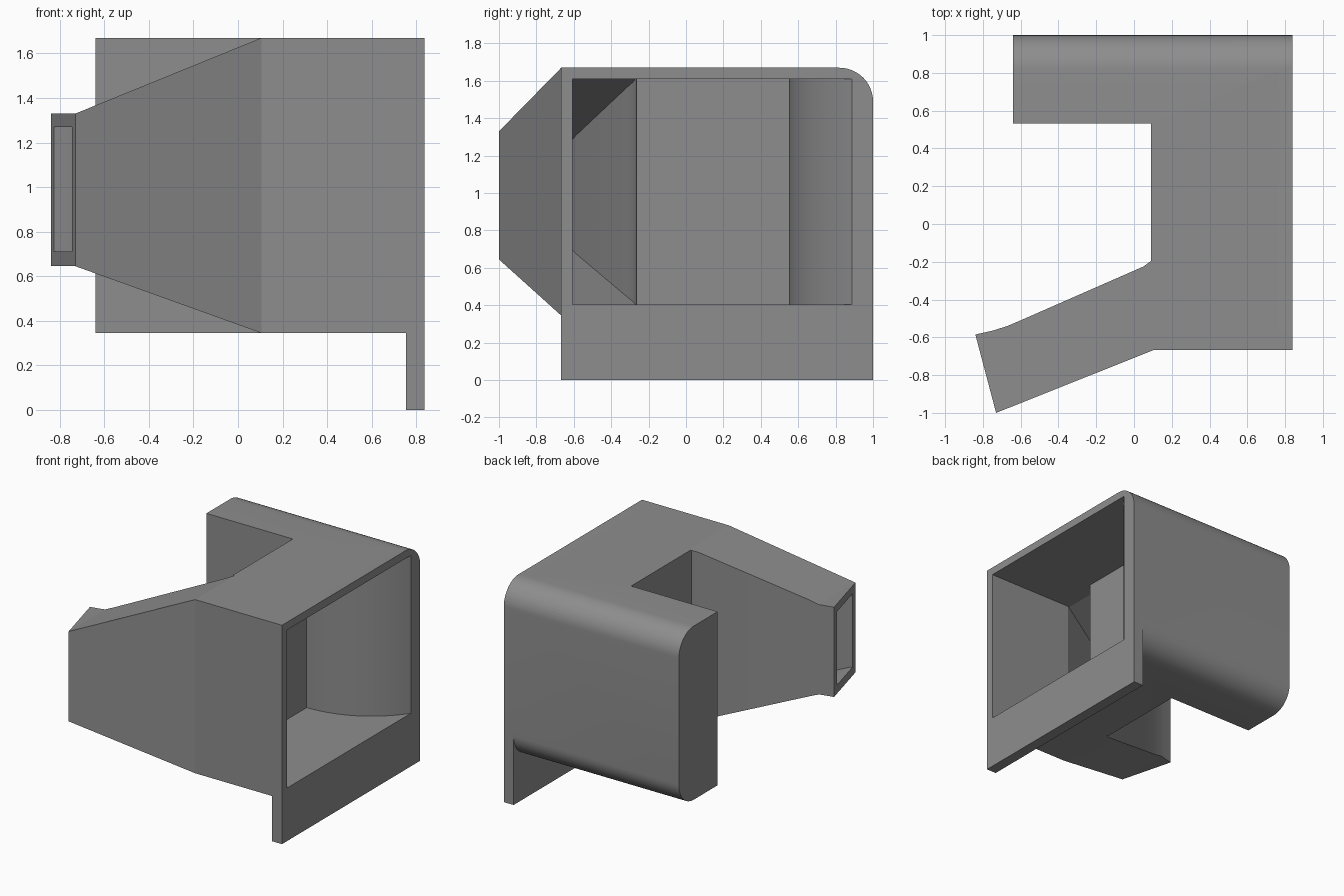
import bpy, bmesh, math
from mathutils import Vector

if "Cube" in bpy.data.objects:
    bpy.data.objects.remove(bpy.data.objects["Cube"])


def prism(name, pts, lo, hi, axis):
    """Extrude a 2D outline along an axis: z uses (x, y), y uses (x, z), x uses (y, z)."""
    place = {"z": lambda a, b, t: (a, b, t),
             "y": lambda a, b, t: (a, t, b),
             "x": lambda a, b, t: (t, a, b)}[axis]
    bm = bmesh.new()
    face = bm.faces.new([bm.verts.new(place(a, b, lo)) for a, b in pts])
    ext = bmesh.ops.extrude_face_region(bm, geom=[face])
    verts = [v for v in ext["geom"] if isinstance(v, bmesh.types.BMVert)]
    bmesh.ops.translate(bm, verts=verts, vec=Vector(place(0, 0, hi - lo)))
    bmesh.ops.recalc_face_normals(bm, faces=bm.faces)
    me = bpy.data.meshes.new(name)
    bm.to_mesh(me)
    bm.free()
    ob = bpy.data.objects.new(name, me)
    bpy.context.collection.objects.link(ob)
    return ob


def combine(target, tool, operation):
    """Apply a boolean and discard the tool."""
    mod = target.modifiers.new("combine", "BOOLEAN")
    mod.object, mod.operation, mod.solver = tool, operation, "EXACT"
    bpy.context.view_layer.objects.active = target
    bpy.ops.object.modifier_apply(modifier=mod.name)
    bpy.data.objects.remove(tool, do_unlink=True)


def arc(cx, cy, r, a0, a1, n=12):
    return [(cx + r * math.cos(math.radians(a0 + (a1 - a0) * i / n)),
             cy + r * math.sin(math.radians(a0 + (a1 - a0) * i / n))) for i in range(n + 1)]


def taper(target, z_low, z_high, z_low_tip, z_high_tip, y_end):
    """Slope the top and bottom of the nozzle down to its flat tip."""
    for z0, z1, far in ((z_high, z_high_tip, 2.2), (z_low, z_low_tip, -0.3)):
        wedge = prism("wedge", [(0.105, z0), (-0.73, z1), (-1.1, z1), (-1.1, far), (0.105, far)],
                      -1.3, y_end, "y")
        combine(target, wedge, "DIFFERENCE")


BOTTOM, TOP, FRONT, BACK, RIGHT, R = 0.345, 1.67, -0.667, 1.0, 0.838, 0.18

# Duct body: block, back arm and angled nozzle in one plan outline
plan = [(RIGHT, FRONT), (0.105, FRONT), (-0.73, -1.0), (-0.84, -0.585),
        (-0.75, -0.565), (-0.67, -0.54), (-0.60, -0.51), (0.05, -0.225), (0.09, -0.195),
        (0.09, 0.533), (-0.64, 0.533), (-0.64, 1.1), (RIGHT, 1.1)]
duct = prism("fan_duct", plan, 0.1, 1.9, "z")

# Rounded back edges
side = ([(-1.2, BOTTOM)] + arc(BACK - R, BOTTOM + R, R, -90, 0)
        + arc(BACK - R, TOP - R, R, 0, 90) + [(-1.2, TOP)])
combine(duct, prism("side_profile", side, -1.2, 1.2, "x"), "INTERSECT")
taper(duct, BOTTOM, TOP, 0.645, 1.33, -0.19)

# Mounting flange hanging below the intake
flange = [(FRONT, 0), (BACK, 0)] + arc(BACK - R, TOP - R, R, 0, 90) + [(FRONT, TOP)]
combine(duct, prism("flange", flange, 0.755, RIGHT, "x"), "UNION")

# Air passage: wide intake, curved back wall, narrowing into the nozzle
passage = [(0.95, -0.606), (0.12, -0.606), (-0.745, -0.94), (-0.793, -0.953),
           (-0.873, -0.653), (-0.825, -0.64), (-0.73, -0.62), (-0.64, -0.59),
           (0.0, -0.313), (0.06, -0.285), (0.11, -0.27), (0.195, -0.265)]
passage += arc(0.195, 0.55 + 0.782, 0.782, -90, -34.5) + [(0.95, 0.89)]
air = prism("air_passage", passage, 0.405, 1.61, "z")
taper(air, 0.405, 1.61, 0.71, 1.27, 0.0)
combine(duct, air, "DIFFERENCE")

# Grey plastic
grey = bpy.data.materials.new("grey_plastic")
grey.diffuse_color = (0.27, 0.27, 0.27, 1)
grey.use_nodes = True
grey.node_tree.nodes["Principled BSDF"].inputs["Base Color"].default_value = grey.diffuse_color
duct.data.materials.clear()
duct.data.materials.append(grey)
for p in duct.data.polygons:
    p.material_index = 0

bpy.ops.object.select_all(action="DESELECT")
duct.select_set(True)
bpy.context.view_layer.objects.active = duct
bpy.ops.object.shade_smooth_by_angle(angle=math.radians(20))
